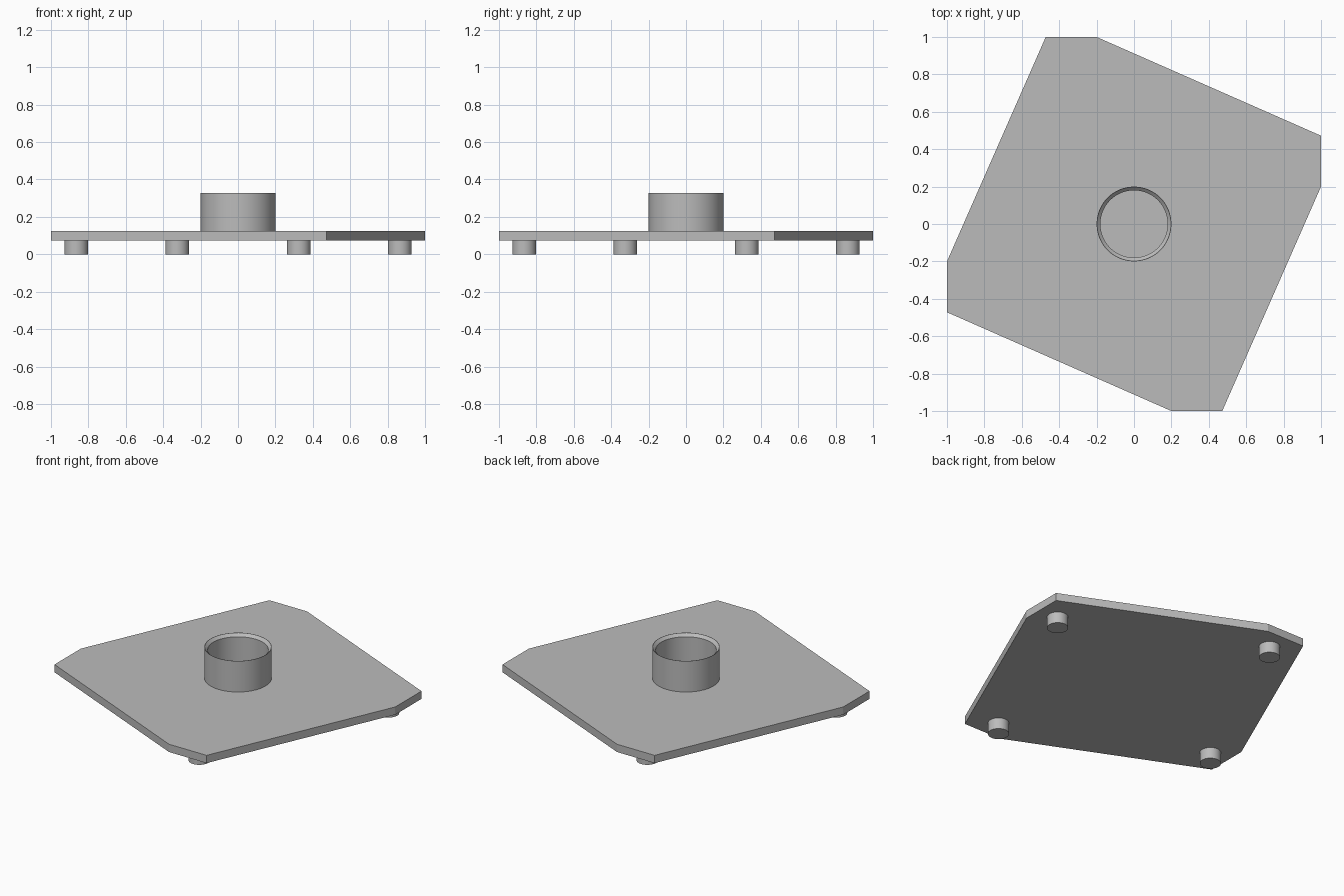
import bpy
import bmesh
import math

cube = bpy.data.objects.get("Cube")
if cube:
    bpy.data.objects.remove(cube, do_unlink=True)

grey = bpy.data.materials.new("plain grey")
grey.use_nodes = True
COLOUR = (0.5, 0.5, 0.5, 1)
grey.diffuse_color = COLOUR
grey.node_tree.nodes["Principled BSDF"].inputs["Base Color"].default_value = COLOUR


def add_object(name, bm, smooth=False):
    bmesh.ops.recalc_face_normals(bm, faces=bm.faces)
    mesh = bpy.data.meshes.new(name)
    bm.to_mesh(mesh)
    bm.free()
    mesh.materials.append(grey)
    obj = bpy.data.objects.new(name, mesh)
    bpy.context.collection.objects.link(obj)
    if smooth:
        bpy.ops.object.select_all(action="DESELECT")
        obj.select_set(True)
        bpy.context.view_layer.objects.active = obj
        bpy.ops.object.shade_smooth_by_angle(angle=math.radians(30))
    return obj


def quarter_turns(x, y):
    """The point and its three copies, counter-clockwise."""
    return [(x, y), (-y, x), (-x, -y), (y, -x)]


def lathe(name, profile, location=(0, 0, 0), segments=64):
    """Spin an (radius, height) profile around the vertical axis."""
    bm = bmesh.new()
    verts = [bm.verts.new((r, 0, z)) for r, z in profile]
    edges = [bm.edges.new(pair) for pair in zip(verts, verts[1:])]
    bmesh.ops.spin(bm, geom=verts + edges, cent=(0, 0, 0), axis=(0, 0, 1),
                   angle=math.tau, steps=segments)
    bmesh.ops.remove_doubles(bm, verts=bm.verts, dist=0.0005)
    obj = add_object(name, bm, smooth=True)
    obj.location = location


# Turned square plate with cut corners
BOTTOM, TOP = 0.073, 0.124
bm = bmesh.new()
corners = zip(quarter_turns(1, 0.2), quarter_turns(1, 0.472))
outline = [bm.verts.new((x, y, BOTTOM)) for pair in corners for x, y in pair]
base = bm.faces.new(outline)
extruded = bmesh.ops.extrude_face_region(bm, geom=[base], use_keep_orig=True)
for v in extruded["geom"]:
    if isinstance(v, bmesh.types.BMVert):
        v.co.z = TOP
add_object("base_plate", bm)

# Open collar with a bevelled inner lip
lathe("collar", [(0.2, TOP), (0.2, 0.327), (0.198, 0.327),
                 (0.18, 0.309), (0.18, TOP)])

# Four round feet
for i, (x, y) in enumerate(quarter_turns(0.865, 0.325)):
    lathe(f"foot_{i + 1}", [(0, 0), (0.063, 0), (0.063, BOTTOM), (0, BOTTOM)],
          (x, y, 0), segments=48)
